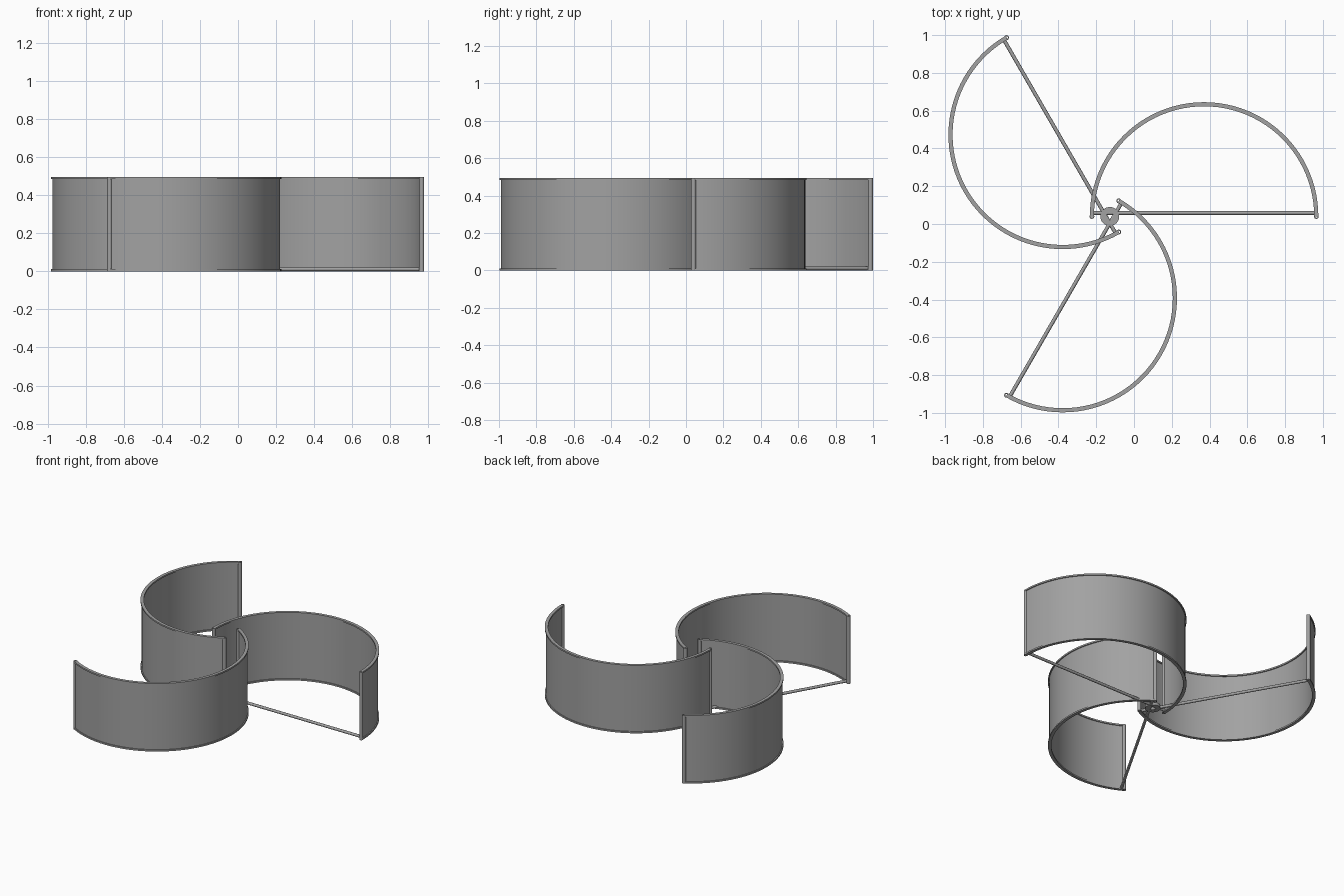
import bpy, math
from mathutils import Matrix, Vector

if "Cube" in bpy.data.objects:
    bpy.data.objects.remove(bpy.data.objects["Cube"])

HUB = Vector((-0.128, 0.04, 0))
OFFSET, RADIUS, HEIGHT = 0.499, 0.594, 0.495   # blade centre offset, arc radius, height
SEGS = 48

steel = bpy.data.materials.new("steel grey")
steel.diffuse_color = (0.36, 0.36, 0.36, 1)
steel.use_nodes = True
steel.node_tree.nodes["Principled BSDF"].inputs["Base Color"].default_value = steel.diffuse_color


def make(name, verts, faces, turn=0.0):
    me = bpy.data.meshes.new(name)
    me.from_pydata(verts, [], faces)
    me.materials.append(steel)
    me.transform(Matrix.Translation(HUB) @ Matrix.Rotation(turn, 4, 'Z'))
    ob = bpy.data.objects.new(name, me)
    bpy.context.collection.objects.link(ob)
    bpy.ops.object.select_all(action='DESELECT')
    ob.select_set(True)
    bpy.context.view_layer.objects.active = ob
    bpy.ops.object.shade_smooth_by_angle(angle=math.radians(35))
    return ob


def arc(name, width, z0, z1, turn):
    """Half-circle band with a rectangular section."""
    verts, faces = [], []
    a, b = RADIUS - width / 2, RADIUS + width / 2
    for i in range(SEGS + 1):
        t = math.pi * i / SEGS
        for r, z in ((a, z0), (b, z0), (b, z1), (a, z1)):
            verts.append((OFFSET + r * math.cos(t), r * math.sin(t), z))
    for i in range(SEGS):
        for k in range(4):
            p, q = 4 * i + k, 4 * i + (k + 1) % 4
            faces.append((p, q, q + 4, p + 4))
    e = 4 * SEGS
    faces += [(3, 2, 1, 0), (e, e + 1, e + 2, e + 3)]
    return make(name, verts, faces, turn)


def pipe(name, x, r_out, r_in, z0, z1, n, turn=0.0):
    """Upright hollow tube."""
    verts, faces = [], []
    for r, z in ((r_out, z0), (r_out, z1), (r_in, z1), (r_in, z0)):
        for i in range(n):
            t = 2 * math.pi * i / n
            verts.append((x + r * math.cos(t), r * math.sin(t), z))
    for k in range(4):
        for i in range(n):
            j, m = (i + 1) % n, (k + 1) % 4
            faces.append((k * n + i, k * n + j, m * n + j, m * n + i))
    return make(name, verts, faces, turn)


def rod(name, x0, x1, y, z, r, n, turn):
    """Solid round bar along the blade chord."""
    verts = [(x, y + r * math.cos(2 * math.pi * i / n), z + r * math.sin(2 * math.pi * i / n))
             for x in (x0, x1) for i in range(n)]
    faces = [(i, (i + 1) % n, n + (i + 1) % n, n + i)[::-1] for i in range(n)]
    faces += [tuple(range(n))[::-1], tuple(range(n, 2 * n))]
    for f in range(n):
        faces[f] = faces[f][::-1]
    faces[n], faces[n + 1] = faces[n][::-1][::-1], faces[n + 1]
    return make(name, verts, faces, turn)


# three identical blades around the hub
for k in range(3):
    turn = k * 2 * math.pi / 3
    arc(f"blade_sheet_{k + 1}", 0.008, 0.005, HEIGHT - 0.005, turn)
    arc(f"bottom_rim_{k + 1}", 0.022, 0.0, 0.011, turn)
    arc(f"top_rim_{k + 1}", 0.022, HEIGHT - 0.011, HEIGHT, turn)
    inner, outer = OFFSET - RADIUS, OFFSET + RADIUS
    pipe(f"inner_post_{k + 1}", inner, 0.013, 0.007, 0, HEIGHT, 16, turn)
    pipe(f"outer_post_{k + 1}", outer, 0.013, 0.007, 0, HEIGHT, 16, turn)
    # chord bar under the blade, just beside the hub hole
    rod(f"spoke_{k + 1}", inner, outer, 0.018, 0.011, 0.010, 12, turn)

# hub ring
pipe("hub", 0, 0.05, 0.02, 0, 0.022, 32)
